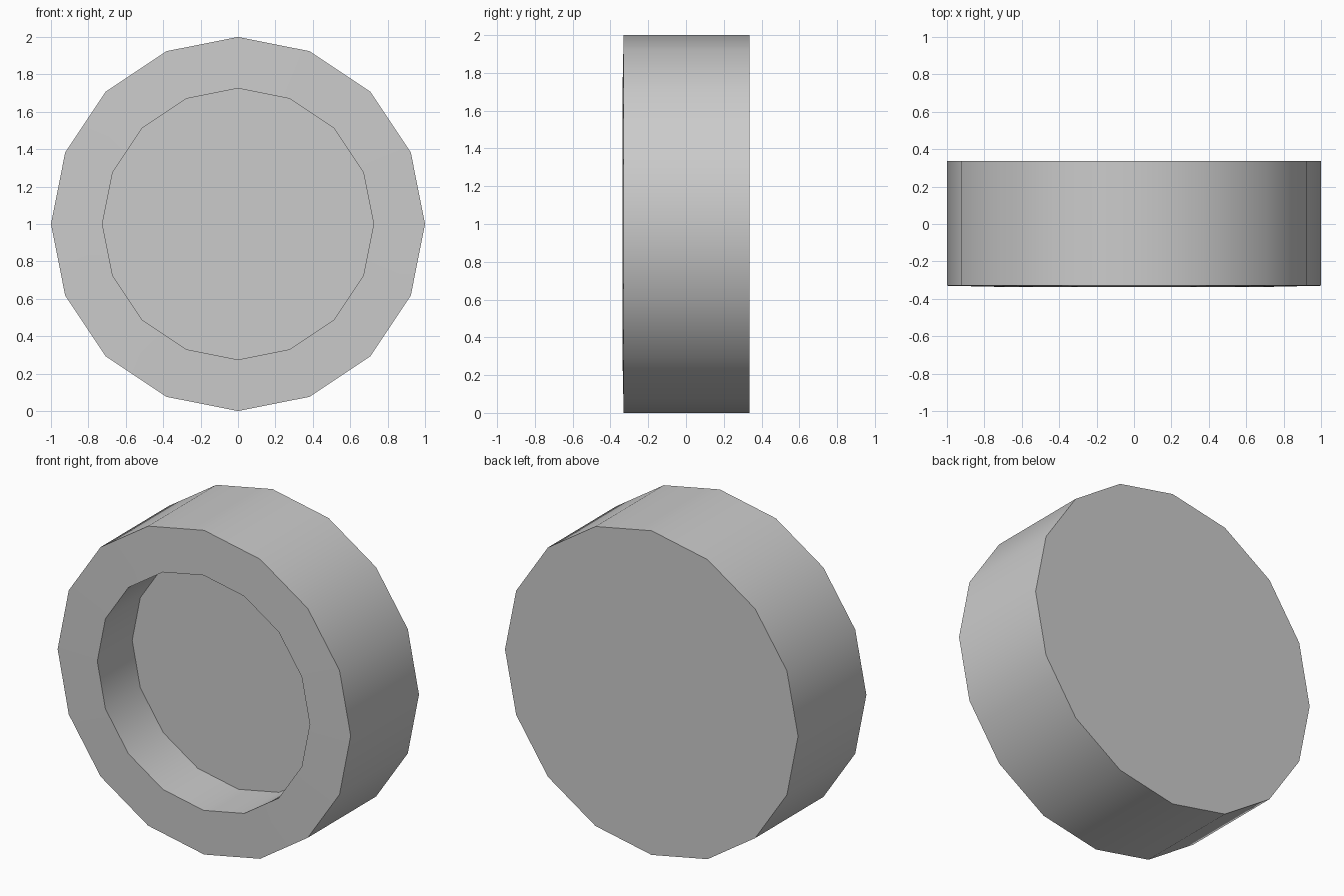
import bpy, bmesh
from math import cos, sin, tau, radians

if "Cube" in bpy.data.objects:
    bpy.data.objects.remove(bpy.data.objects["Cube"])

SIDES = 16


def ring(bm, radius, y):
    """One loop of vertices around the wheel axle (along y)."""
    return [bm.verts.new((radius * cos(tau * i / SIDES), y, 1 + radius * sin(tau * i / SIDES)))
            for i in range(SIDES)]


def bridge(bm, a, b):
    for i in range(SIDES):
        j = (i + 1) % SIDES
        bm.faces.new((a[i], a[j], b[j], b[i]))


bm = bmesh.new()
# Back edge, front edge, raised hub rim, recess floor: (radius, y)
rings = [ring(bm, r, y) for r, y in [(1, 0.336), (1, -0.33), (0.725, -0.336), (0.725, 0.004)]]
for a, b in zip(rings, rings[1:]):
    bridge(bm, a, b)
# Solid back and recess floor
bm.faces.new(rings[0])
bm.faces.new(rings[-1])
bmesh.ops.recalc_face_normals(bm, faces=bm.faces)

mesh = bpy.data.meshes.new("wheel")
bm.to_mesh(mesh)
bm.free()
wheel = bpy.data.objects.new("wheel", mesh)
bpy.context.collection.objects.link(wheel)

# Smooth tread and recess wall, sharp rims
bpy.context.view_layer.objects.active = wheel
wheel.select_set(True)
bpy.ops.object.shade_smooth_by_angle(angle=radians(30))
